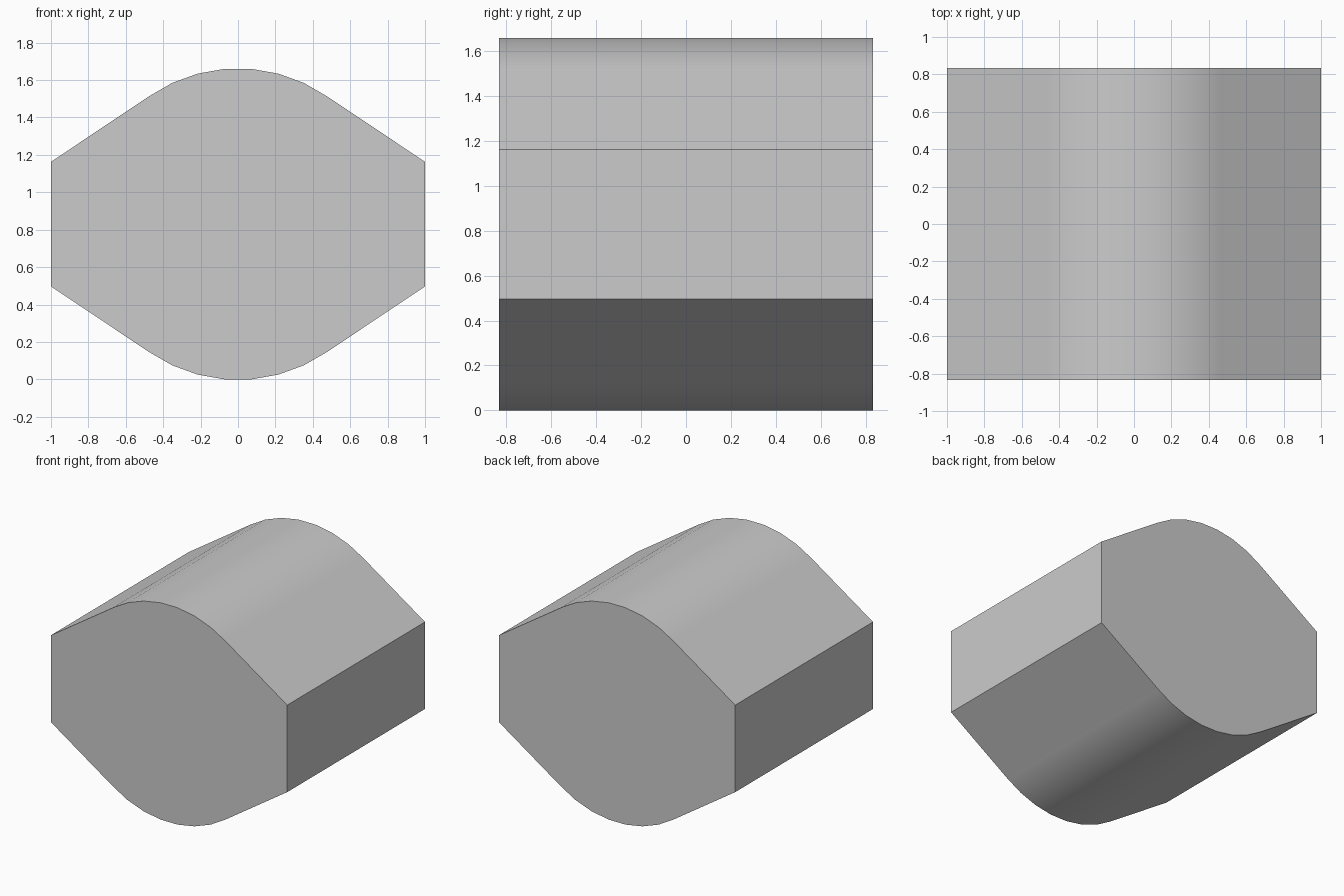
import bpy, bmesh, math

if "Cube" in bpy.data.objects:
    bpy.data.objects.remove(bpy.data.objects["Cube"])

R = 0.833          # barrel radius
HALF = 0.833       # half length along y
SIDES = 36
STEP = 2 * math.pi / SIDES
ZC = R * math.cos(STEP / 2)   # flat facet rests on z = 0


def prism(name, outline):
    """Extrude an (x, z) outline along y."""
    bm = bmesh.new()
    face = bm.faces.new([bm.verts.new((x, -HALF, z)) for x, z in outline])
    out = bmesh.ops.extrude_face_region(bm, geom=[face])
    verts = [v for v in out["geom"] if isinstance(v, bmesh.types.BMVert)]
    bmesh.ops.translate(bm, verts=verts, vec=(0, 2 * HALF, 0))
    bmesh.ops.recalc_face_normals(bm, faces=bm.faces)
    mesh = bpy.data.meshes.new(name)
    bm.to_mesh(mesh)
    bm.free()
    obj = bpy.data.objects.new(name, mesh)
    bpy.context.collection.objects.link(obj)
    bpy.ops.object.select_all(action="DESELECT")
    obj.select_set(True)
    bpy.context.view_layer.objects.active = obj
    bpy.ops.object.shade_smooth_by_angle(angle=math.radians(25))
    return obj


# Round barrel lying along y
prism("barrel", [(R * math.cos((i + 0.5) * STEP), ZC + R * math.sin((i + 0.5) * STEP))
                 for i in range(SIDES)])

# Side wedges, with slopes running tangent to the barrel
tangent = math.radians(55)
tx, tz = R * math.cos(tangent), R * math.sin(tangent)
for side, label in ((-1, "left"), (1, "right")):
    prism(label + "_wedge", [(side * x, ZC + z) for x, z in (
        (tx, -tz), (1, -0.333), (1, 0.333), (tx, tz))])
